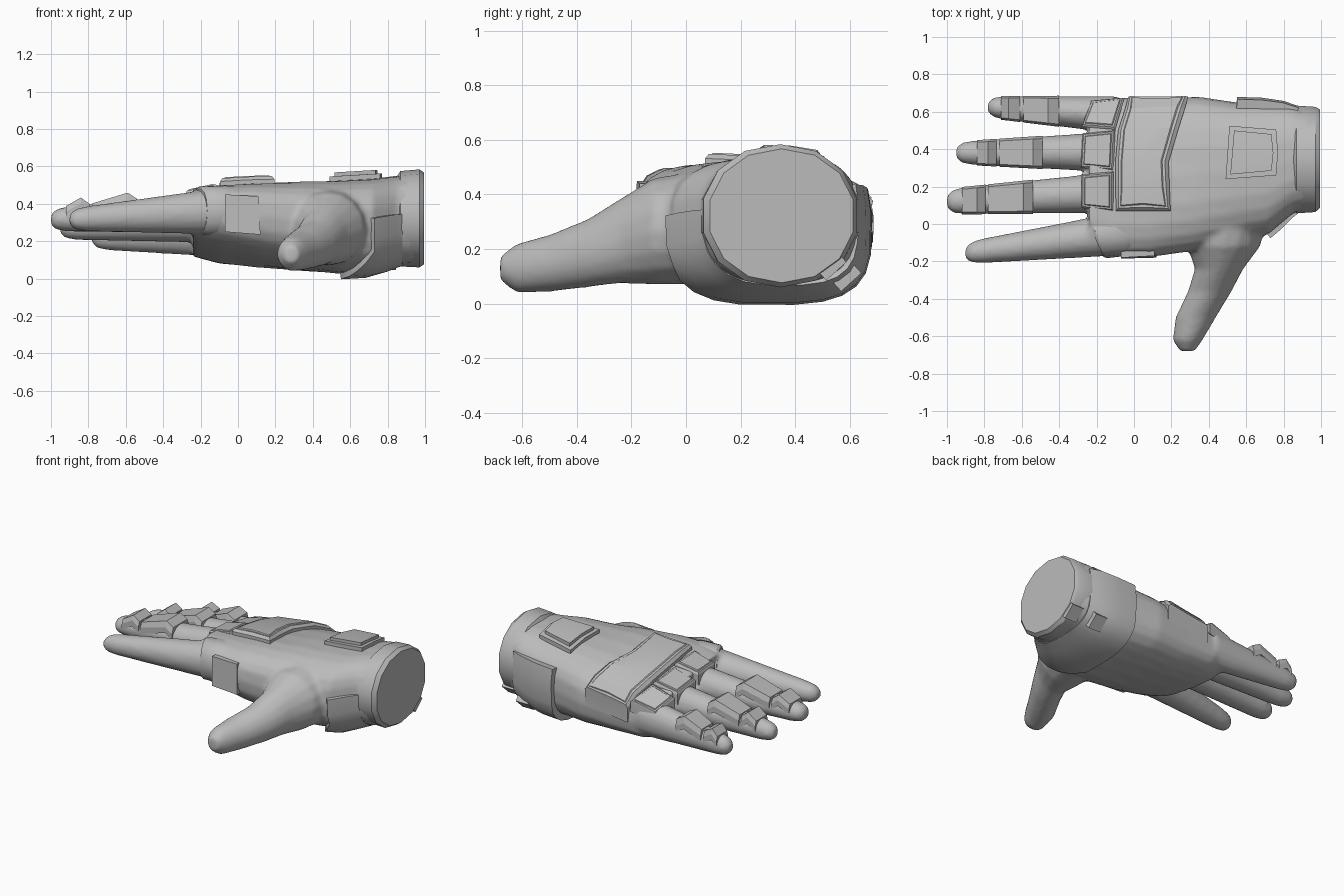
import bpy, bmesh, math
from mathutils import Vector
from mathutils.bvhtree import BVHTree

if "Cube" in bpy.data.objects:
    bpy.data.objects.remove(bpy.data.objects["Cube"])

grey = bpy.data.materials.new("plain_grey")
grey.use_nodes = True
grey.diffuse_color = (0.5, 0.5, 0.5, 1)
grey.node_tree.nodes["Principled BSDF"].inputs["Base Color"].default_value = (0.5, 0.5, 0.5, 1)


def select(ob):
    bpy.ops.object.select_all(action='DESELECT')
    ob.select_set(True)
    bpy.context.view_layer.objects.active = ob


def smooth(ob, angle):
    select(ob)
    bpy.ops.object.shade_smooth_by_angle(angle=math.radians(angle))


def finish(name, bm, angle=35):
    bmesh.ops.recalc_face_normals(bm, faces=bm.faces)
    me = bpy.data.meshes.new(name)
    bm.to_mesh(me)
    bm.free()
    me.materials.append(grey)
    ob = bpy.data.objects.new(name, me)
    bpy.context.collection.objects.link(ob)
    smooth(ob, angle)
    return ob


def lerp(a, b, t):
    return [p + (q - p) * t for p, q in zip(a, b)]


def oval(a, e):
    c, s = math.cos(a), math.sin(a)
    return (math.copysign(abs(c) ** (2 / e), c), math.copysign(abs(s) ** (2 / e), s))


def tube(bm, path, across, sides=16, e=2.0, turn=0.0):
    """Closed loft through rings of (x, y, z, half width, half height, tilt)."""
    u = Vector(across).normalized()
    rings = []
    for p in path:
        tilt = p[5] if len(p) > 5 else 0
        ring = []
        for k in range(sides):
            c, s = oval(2 * math.pi * k / sides + turn, e)
            ring.append(bm.verts.new(Vector(p[:3]) + u * c * p[3]
                                     + Vector((0, 0, s * p[4] + tilt * u.y * c * p[3]))))
        rings.append(ring)
    for r, q in zip(rings, rings[1:]):
        for k in range(sides):
            bm.faces.new((r[k], r[(k + 1) % sides], q[(k + 1) % sides], q[k]))
    bm.faces.new(rings[0][::-1])
    bm.faces.new(rings[-1])


def slab(name, grid, depth, border=0.0, chamfer=0.0, angle=15):
    """Plate whose outer surface is a grid of points, thickened along -depth."""
    bm = bmesh.new()
    depth = Vector(depth)
    vs = [[bm.verts.new(Vector(p) - depth) for p in row] for row in grid]
    faces = [bm.faces.new((vs[i][j], vs[i][j + 1], vs[i + 1][j + 1], vs[i + 1][j]))
             for i in range(len(vs) - 1) for j in range(len(vs[0]) - 1)]
    geom = bmesh.ops.extrude_face_region(bm, geom=faces, use_keep_orig=True)["geom"]
    bmesh.ops.translate(bm, verts=[g for g in geom if isinstance(g, bmesh.types.BMVert)], vec=depth)
    top = [g for g in geom if isinstance(g, bmesh.types.BMFace)]
    bmesh.ops.recalc_face_normals(bm, faces=bm.faces)
    if chamfer:
        bmesh.ops.inset_region(bm, faces=top, thickness=chamfer, depth=chamfer)
    if border:
        bmesh.ops.inset_region(bm, faces=top, thickness=border)
        bmesh.ops.inset_region(bm, faces=top, thickness=0.006, depth=0.006)
    return finish(name, bm, angle)


# Palm sections, wrist to knuckles
SIDEWAYS = (0, -1, 0)
PALM = [(0.95, .345, .32, .26, .24, 0), (0.85, .345, .31, .29, .24, 0),
        (0.72, .295, .285, .35, .25, 0), (0.55, .28, .275, .37, .25, -.02),
        (0.35, .27, .28, .41, .235, -.07), (0.1, .25, .285, .425, .21, -.13),
        (-.1, .25, .29, .425, .185, -.17), (-.24, .26, .30, .395, .16, -.16)]
# Thumb sections, palm to tip
THUMB = [(.50, .12, .27, .18, .18), (.49, 0, .275, .215, .205), (.48, -.12, .265, .195, .195),
         (.455, -.24, .23, .13, .155), (.405, -.36, .185, .117, .125),
         (.33, -.5, .148, .108, .105), (.287, -.62, .13, .08, .09), (.285, -.68, .13, .04, .045)]
# Fingers: base ring, tip ring
FINGERS = {
    "index": ((-.1, -.055, .36, .115, .125), (-.9, -.155, .315, .06, .06)),
    "middle": ((-.1, .17, .355, .11, .115), (-1.0, .12, .315, .068, .062)),
    "ring": ((-.1, .385, .31, .11, .12), (-.95, .38, .27, .06, .062)),
    "little": ((-.1, .585, .245, .10, .13), (-.78, .625, .22, .058, .064)),
}


def along(finger, x):
    a, b = FINGERS[finger]
    return lerp(a, b, (x - a[0]) / (b[0] - a[0]))


# Hand body: palm, thumb and fingers fused into one skin
bm = bmesh.new()
tube(bm, PALM, SIDEWAYS, 24, 2.7)
tube(bm, THUMB, (1, 0, 0))
for name, (base, tip) in FINGERS.items():
    rings = [lerp(base, tip, t) for t in (0, .3, .6)]
    for back, shrink in ((.09, 1), (.03, .88), (0, .5)):
        r = along(name, tip[0] + back)
        rings.append(r[:3] + [r[3] * shrink, r[4] * shrink])
    tube(bm, rings, SIDEWAYS)
hand = finish("hand", bm)
select(hand)
fuse = hand.modifiers.new("fuse", 'REMESH')
fuse.mode = 'VOXEL'
fuse.voxel_size = 0.015
soften = hand.modifiers.new("soften", 'SMOOTH')
soften.factor = 0.5
soften.iterations = 5
for m in ("fuse", "soften"):
    bpy.ops.object.modifier_apply(modifier=m)
smooth(hand, 60)
skin = BVHTree.FromPolygons([v.co for v in hand.data.vertices],
                            [p.vertices[:] for p in hand.data.polygons])


def on_top(x, y, lift):
    hit = skin.ray_cast(Vector((x, y, 2)), Vector((0, 0, -1)))[0]
    return (x, y, (hit.z if hit else .3) + lift)


# Wrist cuff
bm = bmesh.new()
tube(bm, [(.852, .345, .32, .27, .23), (.868, .345, .32, .295, .255),
          (.97, .345, .322, .288, .262), (.995, .35, .322, .268, .245)],
     SIDEWAYS, 14, 2.1, math.pi / 14)
finish("wrist_cuff", bm, 30)


# Lower wrist guard: wraps the underside and reaches further forward there
def palm_at(x):
    for a, b in zip(PALM, PALM[1:]):
        if b[0] <= x <= a[0]:
            return lerp(a, b, (x - a[0]) / (b[0] - a[0]))


bm = bmesh.new()
rows = []
for k in range(15):
    start = max(.55, .73 - .045 * max(k - 2, 0))
    c, s = oval(math.radians(176 + k * 14.5), 2.6 if k < 7 else 3.3)
    row = []
    for t, grow in ((0, .03), (.4, .03), (.75, .02), (1, .005)):
        x = start + (.88 - start) * t
        p = palm_at(x)
        row.append(bm.verts.new((x, p[1] + c * (p[3] + grow), p[2] + s * (p[4] + grow))))
    rows.append(row)
for r, q in zip(rows, rows[1:]):
    for j in range(3):
        bm.faces.new((r[j], r[j + 1], q[j + 1], q[j]))
guard = finish("lower_wrist_guard", bm)
thick = guard.modifiers.new("thickness", 'SOLIDIFY')
thick.thickness = 0.06
thick.offset = -1
select(guard)
bpy.ops.object.modifier_apply(modifier="thickness")
smooth(guard, 35)

# Small square tabs on the cuff and the guard
for name, x, y, z, turn in (("cuff_tab", .945, .54, .13, -48), ("guard_tab", .80, .595, .09, -48)):
    n = Vector((0, math.cos(math.radians(turn)), math.sin(math.radians(turn))))
    t = Vector((0, -n.z, n.y))
    mid = Vector((x, y, z)) + n * .015
    slab(name, [[mid + Vector((sx * .045, 0, 0)) + t * sy * .05 for sx in (-1, 1)] for sy in (-1, 1)], n * .05)

# Plate across the back of the hand
edges = ((.07, -.095, .195), (.2, -.1, .19), (.33, -.1, .185), (.5, -.085, .235), (.61, -.05, .27))
grid = [[on_top(a + (b - a) * t, y, .022) for t in (0, .5, 1)] for y, a, b in edges]
grid.append([(x + .02, .68, z - .07) for (x, _, z) in grid[-1]])
slab("back_plate", grid, (0, 0, .1), .015, .018)

# Wrist plate, stepped
for name, o, lift in (("wrist_plate_base", 0, .025), ("wrist_plate_top", .025, .045)):
    slab(name, [[on_top(.49 + o, .24 + o, lift), on_top(.76 - o, .26 + o, lift)],
                [on_top(.50 + o, .38, lift), on_top(.77 - o, .38, lift)],
                [on_top(.51 + o, .525 - o, lift), on_top(.76 - o, .505 - o, lift)]], (0, 0, .07))

# Knuckle plates
for finger, (x0, x1, y0, y1, skew, drop) in {
        "middle": (-.28, -.11, .07, .28, 0, .01), "ring": (-.285, -.11, .285, .5, .01, .03),
        "little": (-.28, -.10, .505, .675, .05, .07)}.items():
    z0, z1 = (along(finger, x)[2] + along(finger, x)[4] for x in (x0, x1))
    slab(finger + "_knuckle_plate",
         [[(x0, y0 + .015, z0 + drop / 2), (x1, y0, z1 + .02 + drop / 2)],
          [(x0 + skew, y1 - .015, z0 - drop / 2), (x1 + skew, y1, z1 + .02 - drop / 2)]],
         (0, 0, .07), .012, .012)

# Wedge plates on the finger segments: front edge, crest, rear edge
WEDGES = {"middle": ((-.78, -.59, -.54), (-.92, -.84, -.795)),
          "ring": ((-.72, -.54, -.49), (-.84, -.78, -.735)),
          "little": ((-.59, -.46, -.40), (-.71, -.67, -.61))}
for finger, pair in WEDGES.items():
    for label, xs in zip(("middle", "end"), pair):
        grid = []
        for side, low in ((-1.02, .55), (-.85, 1), (.85, 1), (1.02, .55)):
            row = []
            for x, lift in zip(xs, (.002, .04, .002)):
                _, y, z, w, h = along(finger, x)
                row.append((x, y + side * w, z + h * low + lift))
            grid.append(row)
        slab(f"{finger}_{label}_plate", grid, (0, 0, .04), angle=2)

# Index knuckle sleeve, cut at a slant, and its side panel
bm = bmesh.new()
tube(bm, [(-.21, -.07, .362, .115, .12), (-.195, -.068, .362, .125, .132),
          (-.08, -.045, .362, .135, .138), (.06, 0, .35, .135, .13)], (-.4, .92, 0), 14, 2.3)
finish("index_sleeve", bm)
slab("index_side_panel", [[(-.07, -.185, .25), (.12, -.18, .235)],
                          [(-.07, -.18, .45), (.11, -.17, .44)]], (0, -.06, 0))
